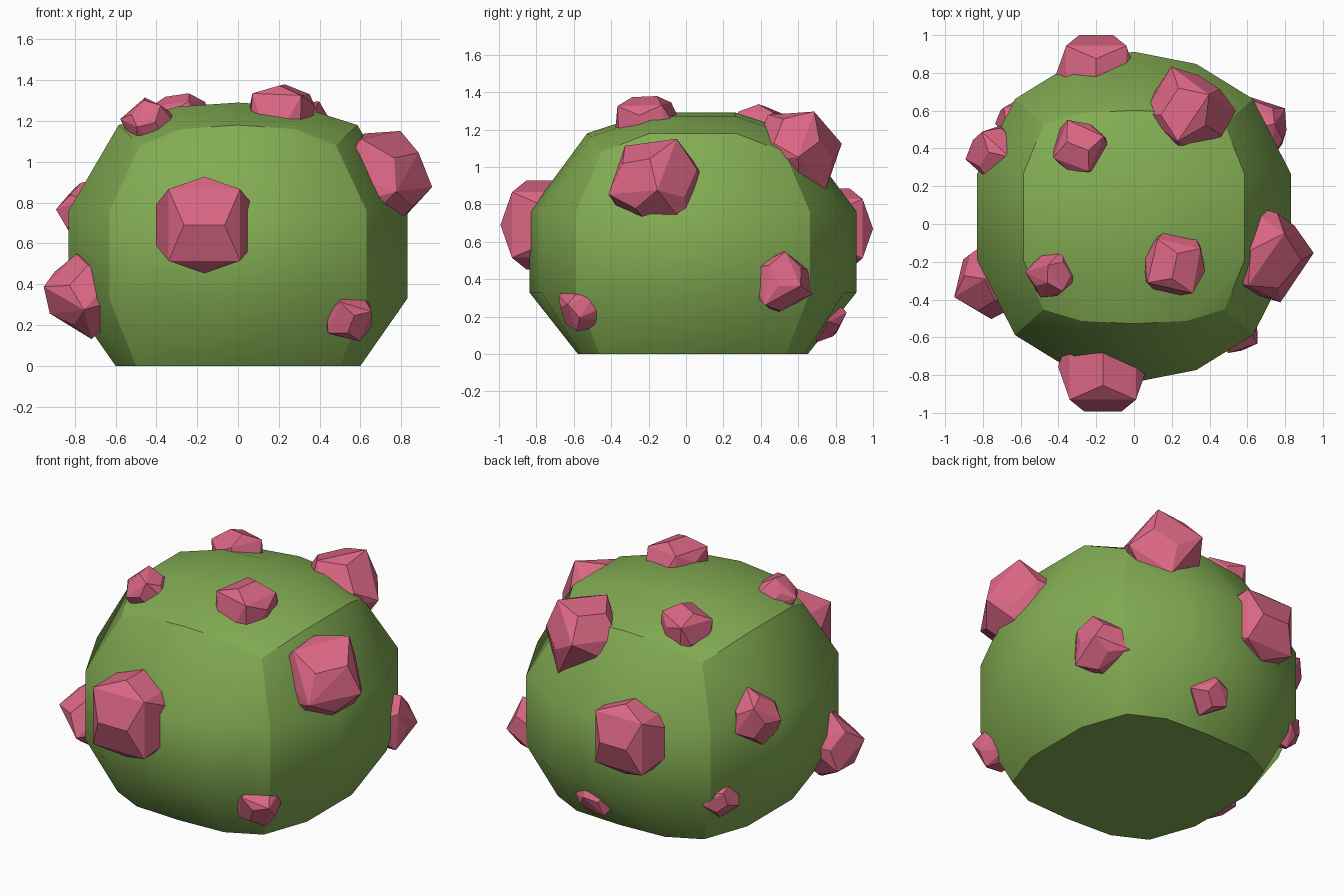
import bpy, bmesh, random
from mathutils import Vector, Euler

if "Cube" in bpy.data.objects:
    bpy.data.objects.remove(bpy.data.objects["Cube"])

random.seed(4)


def material(name, color):
    m = bpy.data.materials.new(name)
    m.diffuse_color = (*color, 1)
    m.use_nodes = True
    m.node_tree.nodes["Principled BSDF"].inputs["Base Color"].default_value = m.diffuse_color
    return m


green = material("moss_green", (0.225, 0.415, 0.085))
pink = material("wart_pink", (0.71, 0.135, 0.235))


def finish(bm, name, mat):
    bmesh.ops.recalc_face_normals(bm, faces=bm.faces)
    mesh = bpy.data.meshes.new(name)
    bm.to_mesh(mesh)
    bm.free()
    mesh.materials.append(mat)
    ob = bpy.data.objects.new(name, mesh)
    bpy.context.collection.objects.link(ob)
    return ob


# Body: a rounded box grid, one octant mirrored; key is (x step, y outer, z outer)
OCTANT = {
    (0, 1, 0): (0, .875, .215), (1, 1, 0): (.33, .81, .215),
    (2, 1, 0): (.63, .625, .215), (2, 0, 0): (.83, .23, .215),
    (2, 0, 1): (.585, .23, .635), (2, 1, 1): (.48, .49, .535),
    (0, 0, 1): (0, .23, .745), (1, 0, 1): (.30, .23, .725),
    (0, 1, 1): (0, .565, .635), (1, 1, 1): (.28, .55, .615),
}
# Flat underside outline
BASE = {(0, 0): (0, .23), (1, 0): (.3, .23), (2, 0): (.6, .22),
        (0, 1): (0, .615), (1, 1): (.3, .6), (2, 1): (.5, .5)}
CENTRE = Vector((0, .037, .545))


def sign(v):
    return 1 if v > 0 else -1


def body_point(i, j, k):
    a, b, c = abs(i), int(abs(j) == 3), int(abs(k) == 3)
    if k == -3:
        x, y = BASE[a, b]
        z = CENTRE.z
    else:
        x, y, z = OCTANT[a, b, c]
    return CENTRE + Vector((x * sign(i), y * sign(j), z * sign(k)))


bm = bmesh.new()
verts = {}


def vert(key):
    if key not in verts:
        verts[key] = bm.verts.new(body_point(*key))
    return verts[key]


STEPS = ([-2, -1, 0, 1, 2], [-3, -1, 1, 3], [-3, -1, 1, 3])
side_of = bm.faces.layers.int.new("side")
for axis in range(3):
    u, v = [n for n in range(3) if n != axis]
    for end in (0, -1):
        for p in range(len(STEPS[u]) - 1):
            for q in range(len(STEPS[v]) - 1):
                corners = []
                for dp, dq in ((0, 0), (1, 0), (1, 1), (0, 1)):
                    key = [0, 0, 0]
                    key[axis] = STEPS[axis][end]
                    key[u] = STEPS[u][p + dp]
                    key[v] = STEPS[v][q + dq]
                    corners.append(vert(tuple(key)))
                f = bm.faces.new(corners)
                f.smooth = True
                f[side_of] = axis * 2 + end
# Creases where the six sides meet
for e in bm.edges:
    e.smooth = e.link_faces[0][side_of] == e.link_faces[1][side_of]
bm.faces.layers.int.remove(side_of)
finish(bm, "body", green)


# Warts: twelve-sided lumps
def wart(name, centre, r, turn=None):
    pts = [Vector((x, y, z)) * .74 for x in (-1, 1) for y in (-1, 1) for z in (-1, 1)]
    for s in (-1, 1):
        for t in (-.42, .42):
            pts += [Vector((t, s, 0)), Vector((s, 0, t)), Vector((0, t, s))]
    if turn is None:
        turn = [random.uniform(0, 6.28) for _ in range(3)]
        pts = [p * random.uniform(.86, .97) for p in pts]
    rot = Euler(turn).to_matrix()
    bm = bmesh.new()
    for p in pts:
        bm.verts.new(rot @ p * r + Vector(centre))
    bmesh.ops.convex_hull(bm, input=bm.verts)
    bmesh.ops.dissolve_limit(bm, angle_limit=.12, verts=bm.verts, edges=bm.edges)
    finish(bm, name, pink)


wart("front_wart", (-.165, -.755, .69), .237, (0, 0, 0))
wart("right_wart", (.68, -.16, .895), .245)
wart("left_wart", (-.755, -.295, .345), .185)
wart("front_corner_wart", (.535, -.555, .245), .125)
wart("top_front_wart", (.21, -.21, 1.215), .18)
wart("top_left_wart", (-.435, -.265, 1.185), .125)
wart("top_back_wart", (-.28, .40, 1.18), .155)
wart("back_upper_wart", (.29, .59, 1.08), .215)
wart("back_wart", (-.20, .785, .67), .215, (0, 0, 0))
wart("right_back_wart", (.66, .505, .39), .16)
wart("back_low_wart", (.08, .73, .20), .12)
wart("left_back_wart", (-.73, .37, .76), .145)
wart("left_corner_wart", (-.62, .55, .30), .105)
